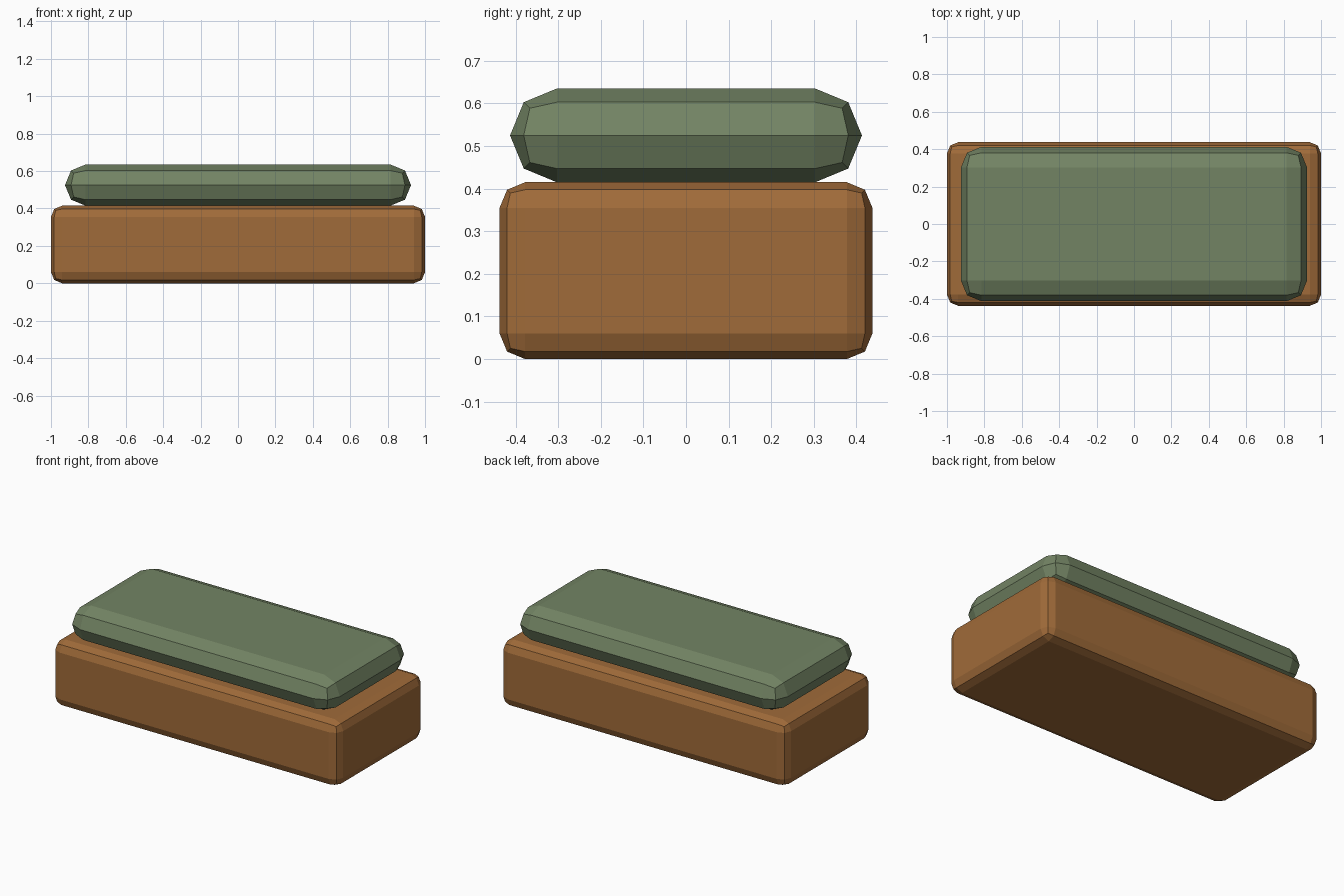
import bpy, bmesh

if "Cube" in bpy.data.objects:
    bpy.data.objects.remove(bpy.data.objects["Cube"])


def material(name, rgb):
    m = bpy.data.materials.new(name)
    m.diffuse_color = (*rgb, 1)
    m.use_nodes = True
    m.node_tree.nodes["Principled BSDF"].inputs["Base Color"].default_value = m.diffuse_color
    return m


def rounded_block(name, size, bottom, radius, mat):
    """Flat-faced block with two-step bevelled edges, resting at height bottom."""
    bm = bmesh.new()
    bmesh.ops.create_cube(bm, size=1)
    for v in bm.verts:
        v.co.x *= size[0]
        v.co.y *= size[1]
        v.co.z = v.co.z * size[2] + bottom + size[2] / 2
    bmesh.ops.bevel(bm, geom=bm.edges[:], offset=radius, offset_type='OFFSET',
                    segments=2, profile=0.5, affect='EDGES', clamp_overlap=True)
    # Close the side band where the bevels meet at half height
    bmesh.ops.remove_doubles(bm, verts=bm.verts[:], dist=0.002)
    bmesh.ops.recalc_face_normals(bm, faces=bm.faces[:])
    mesh = bpy.data.meshes.new(name)
    bm.to_mesh(mesh)
    bm.free()
    mesh.materials.append(mat)
    ob = bpy.data.objects.new(name, mesh)
    bpy.context.collection.objects.link(ob)
    return ob


wood = material("brown wood", (0.352, 0.147, 0.041))
fabric = material("sage green fabric", (0.171, 0.231, 0.127))

# Wooden base
rounded_block("bench_base", (2.0, 0.875, 0.415), 0.0, 0.06, wood)
# Pillow-edged cushion on top
rounded_block("cushion", (1.85, 0.826, 0.22), 0.415, 0.1098, fabric)
